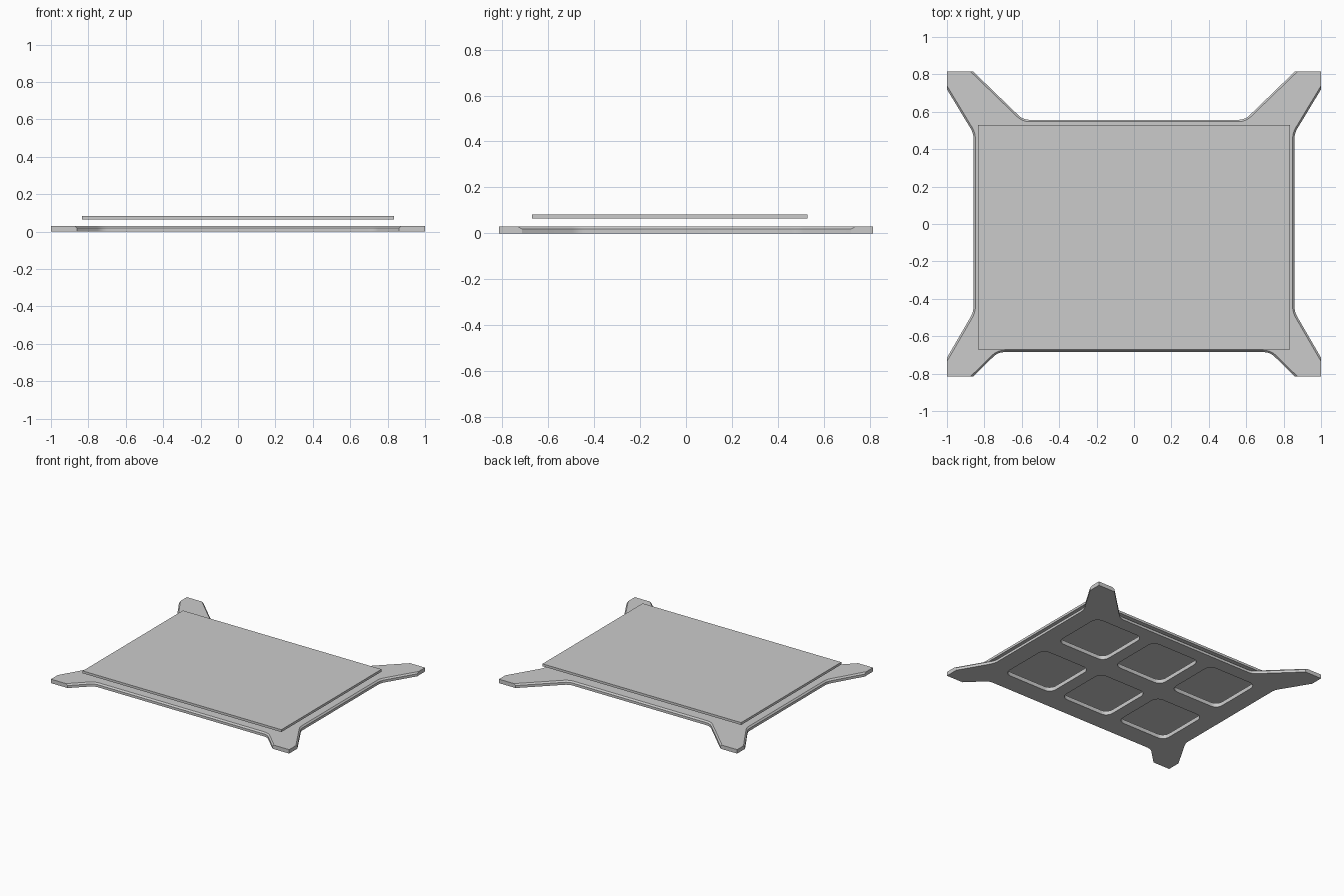
import bpy
import bmesh
from math import pi, cos, sin
from mathutils import Vector

if "Cube" in bpy.data.objects:
    bpy.data.objects.remove(bpy.data.objects["Cube"])

GREY = (0.6, 0.6, 0.6, 1)
mat = bpy.data.materials.new("plain grey")
mat.use_nodes = True
mat.diffuse_color = GREY
mat.node_tree.nodes["Principled BSDF"].inputs["Base Color"].default_value = GREY


def make_object(name, loops):
    """Skin a stack of equal-length loops and cap both ends."""
    bm = bmesh.new()
    rings = [[bm.verts.new(p) for p in loop] for loop in loops]
    for a, b in zip(rings, rings[1:]):
        for i in range(len(a)):
            j = (i + 1) % len(a)
            bm.faces.new((a[i], a[j], b[j], b[i]))
    bm.faces.new(rings[0][::-1])
    bm.faces.new(rings[-1])
    bmesh.ops.recalc_face_normals(bm, faces=bm.faces[:])
    mesh = bpy.data.meshes.new(name)
    bm.to_mesh(mesh)
    bm.free()
    mesh.materials.append(mat)
    obj = bpy.data.objects.new(name, mesh)
    bpy.context.collection.objects.link(obj)
    return obj


def at_height(points, z):
    return [(p[0], p[1], z) for p in points]


def fillet(points, cut, steps=5):
    """Round the corners that have a cut length with a quadratic arc."""
    out = []
    for i, p in enumerate(points):
        if not cut[i]:
            out.append(p)
            continue
        a = p + (points[i - 1] - p).normalized() * cut[i]
        b = p + (points[(i + 1) % len(points)] - p).normalized() * cut[i]
        for k in range(steps + 1):
            t = k / steps
            out.append(a * (1 - t) ** 2 + p * 2 * t * (1 - t) + b * t * t)
    return out


def inset(points, dist):
    """Move every edge inward except the straight leg tips."""
    def moved(a, b):
        d = (b - a).normalized()
        mid = (a + b) / 2
        tip = abs(mid.x) > 0.99 or abs(mid.y) > TIP_Y - 0.01
        return a + Vector((-d.y, d.x)) * (0 if tip else dist), d
    out = []
    n = len(points)
    for i in range(n):
        p, d = moved(points[i - 1], points[i])
        q, e = moved(points[i], points[(i + 1) % n])
        cross = d.x * e.y - d.y * e.x
        if abs(cross) < 1e-6:
            out.append(q)
        else:
            w = q - p
            out.append(p + d * ((w.x * e.y - w.y * e.x) / cross))
    return out


def rounded_rect(cx, cy, w, h, r, steps=6):
    pts = []
    for k, (sx, sy) in enumerate(((1, 1), (-1, 1), (-1, -1), (1, -1))):
        for s in range(steps + 1):
            a = (k + s / steps) * pi / 2
            pts.append((cx + sx * (w / 2 - r) + r * cos(a),
                        cy + sy * (h / 2 - r) + r * sin(a)))
    return pts


# Base outline: right half, counter-clockwise, then mirrored
TIP_Y = 0.815
half = [((0.727, -0.685), 0.035), ((0.86, -TIP_Y), 0), ((1, -TIP_Y), 0),
        ((1, -0.715), 0), ((0.858, -0.47), 0.03), ((0.858, 0.485), 0.03),
        ((1, 0.72), 0), ((1, TIP_Y), 0), ((0.86, TIP_Y), 0),
        ((0.593, 0.557), 0.035)]
full = half + [((-x, y), c) for (x, y), c in reversed(half)]
outline = fillet([Vector(p) for p, c in full], [c for p, c in full])

# Four-legged base with a chamfered upper edge
base = make_object("base_frame", [at_height(outline, 0), at_height(outline, 0.019),
                                  at_height(inset(outline, 0.01), 0.03)])

# Six rounded openings right through the base
for col in (-1, 0, 1):
    for row in (-1, 1):
        shape = rounded_rect(col * 0.51, -0.04 + row * 0.285, 0.415, 0.42, 0.055)
        cutter = make_object("opening_cutter", [at_height(shape, -0.05),
                                                at_height(shape, 0.05)])
        cutter.hide_render = True
        mod = base.modifiers.new("opening", "BOOLEAN")
        mod.operation = "DIFFERENCE"
        mod.solver = "EXACT"
        mod.object = cutter
        bpy.context.view_layer.objects.active = base
        bpy.ops.object.modifier_apply(modifier=mod.name)
        bpy.data.objects.remove(cutter)

# Thin pad held above the base
corners = [(-0.834, -0.671), (0.834, -0.671), (0.834, 0.53), (-0.834, 0.53)]
make_object("top_pad", [at_height(corners, 0.064), at_height(corners, 0.082)])

# Smooth fillets, keeping hard edges
bpy.ops.object.select_all(action="DESELECT")
base.select_set(True)
bpy.context.view_layer.objects.active = base
bpy.ops.object.shade_smooth_by_angle(angle=pi / 6)
